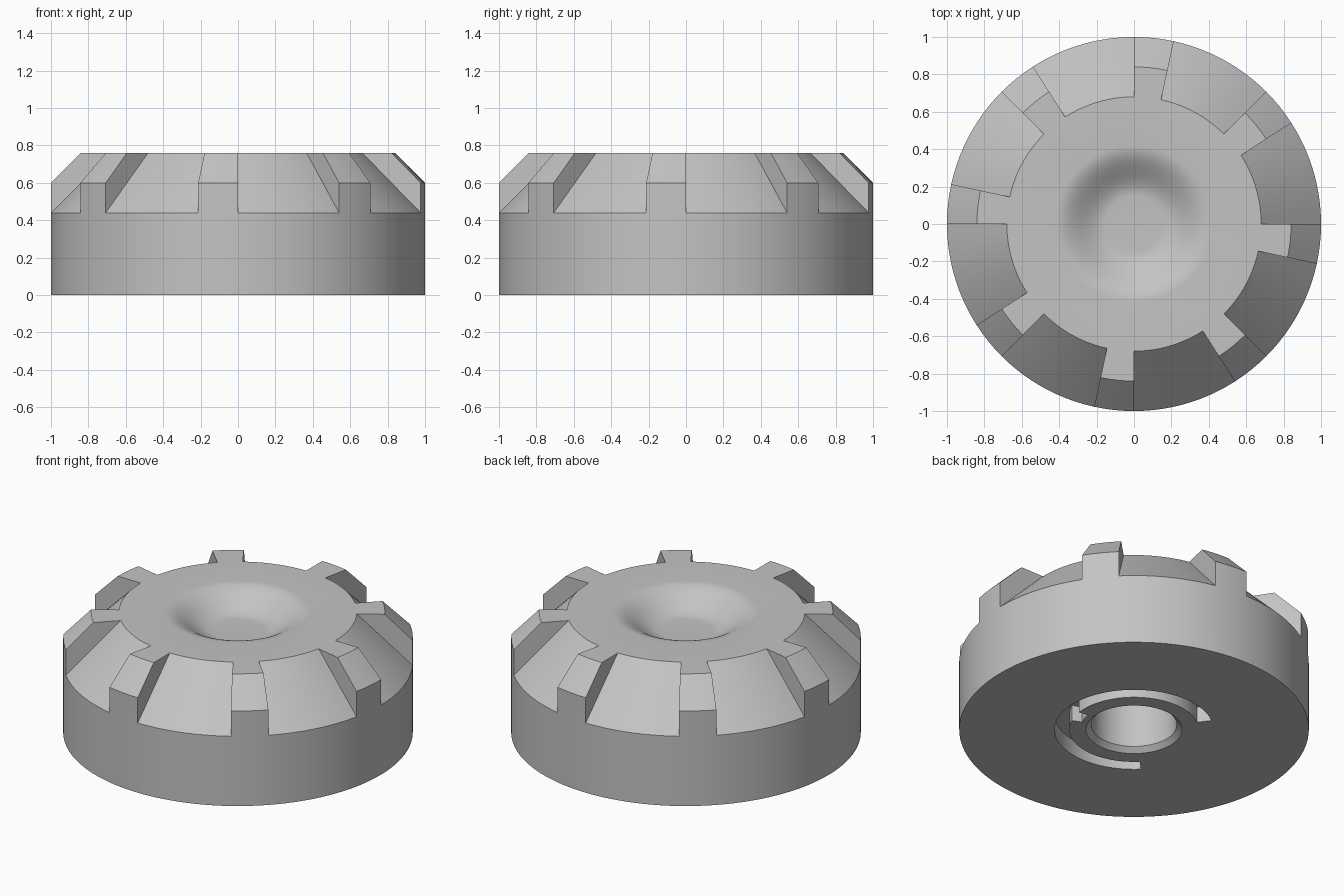
import bpy, bmesh, math

if "Cube" in bpy.data.objects:
    bpy.data.objects.remove(bpy.data.objects["Cube"])

TEETH = 8
TOOTH = math.radians(12.3)      # angular width of one tooth
PITCH = 2 * math.pi / TEETH
TOP, RIM = 0.76, 0.44           # top face and lower edge of the bevel
DISH_IN, DISH_OUT, DISH_DEPTH = 0.15, 0.42, 0.115

grey = bpy.data.materials.new("light_grey")
grey.diffuse_color = (0.55, 0.55, 0.55, 1)
grey.use_nodes = True
grey.node_tree.nodes["Principled BSDF"].inputs["Base Color"].default_value = grey.diffuse_color


def polar(r, z, a):
    return (r * math.cos(a), r * math.sin(a), z)


def add_face(bm, points):
    bm.faces.new([bm.verts.new(p) for p in points])


def strip(bm, profile, a, b):
    """Sweep a profile of (radius, height) points between two angles."""
    for (r0, z0), (r1, z1) in zip(profile, profile[1:]):
        pts = [polar(r0, z0, a)]
        if r0 > 0:
            pts.append(polar(r0, z0, b))
        if r1 > 0:
            pts.append(polar(r1, z1, b))
        pts.append(polar(r1, z1, a))
        add_face(bm, pts)


def finish(bm, name):
    bmesh.ops.remove_doubles(bm, verts=bm.verts, dist=1e-5)
    bmesh.ops.recalc_face_normals(bm, faces=bm.faces)
    mesh = bpy.data.meshes.new(name)
    bm.to_mesh(mesh)
    bm.free()
    mesh.materials.append(grey)
    obj = bpy.data.objects.new(name, mesh)
    bpy.context.collection.objects.link(obj)
    return obj


def sweep(name, profile, start, end, steps):
    """Solid sweep; a partial sweep gets end caps."""
    bm = bmesh.new()
    a, b = math.radians(start), math.radians(end)
    for i in range(steps):
        strip(bm, profile, a + (b - a) * i / steps, a + (b - a) * (i + 1) / steps)
    if end - start < 360:
        for ang in (a, b):
            add_face(bm, [polar(r, z, ang) for r, z in profile[:-1]])
    return finish(bm, name)


# Knob body: smooth dish, flat top, bevel with raised teeth, straight wall
dish = [(0, TOP - DISH_DEPTH)]
for i in range(17):
    t = i / 16
    drop = DISH_DEPTH * (1 + math.cos(math.pi * t)) / 2
    dish.append((DISH_IN + (DISH_OUT - DISH_IN) * t, TOP - drop))
crown = [(0.68, TOP), (0.84, TOP), (1, 0.6), (1, RIM)]
wall = [(1, RIM), (1, 0), (0, 0)]

bm = bmesh.new()
for k in range(TEETH):
    end = k * PITCH
    start = end - TOOTH
    for i in range(4):
        strip(bm, dish + crown + wall[1:],
              start + TOOTH * i / 4, start + TOOTH * (i + 1) / 4)
    gap = PITCH - TOOTH
    for i in range(11):
        strip(bm, dish + [crown[0]] + wall,
              end + gap * i / 11, end + gap * (i + 1) / 11)
    for ang in (start, end):    # tooth flanks
        add_face(bm, [polar(r, z, ang) for r, z in crown])
body = finish(bm, "knob_body")

# Underside cutters: chamfered bore, curved slot, short notch joining them
bore = sweep("bore_cutter", [(0, -0.05), (0.325, -0.05), (0.245, 0.03),
                             (0.245, 0.4), (0, 0.4)], 0, 360, 64)


def ring_cutter(name, r0, r1, depth, start, end, steps):
    return sweep(name, [(r0, -0.05), (r1, -0.05), (r1, depth), (r0, depth),
                        (r0, -0.05)], start, end, steps)


slot = ring_cutter("slot_cutter", 0.37, 0.455, 0.1, 225, 487, 60)
notch = ring_cutter("notch_cutter", 0.31, 0.41, 0.1, -24, -8, 4)

bpy.context.view_layer.objects.active = body
body.select_set(True)
for cutter in (bore, slot, notch):
    mod = body.modifiers.new(cutter.name, 'BOOLEAN')
    mod.operation = 'DIFFERENCE'
    mod.solver = 'EXACT'
    mod.object = cutter
    bpy.ops.object.modifier_apply(modifier=mod.name)
    bpy.data.objects.remove(cutter)

bpy.ops.object.shade_smooth_by_angle(angle=math.radians(30))
